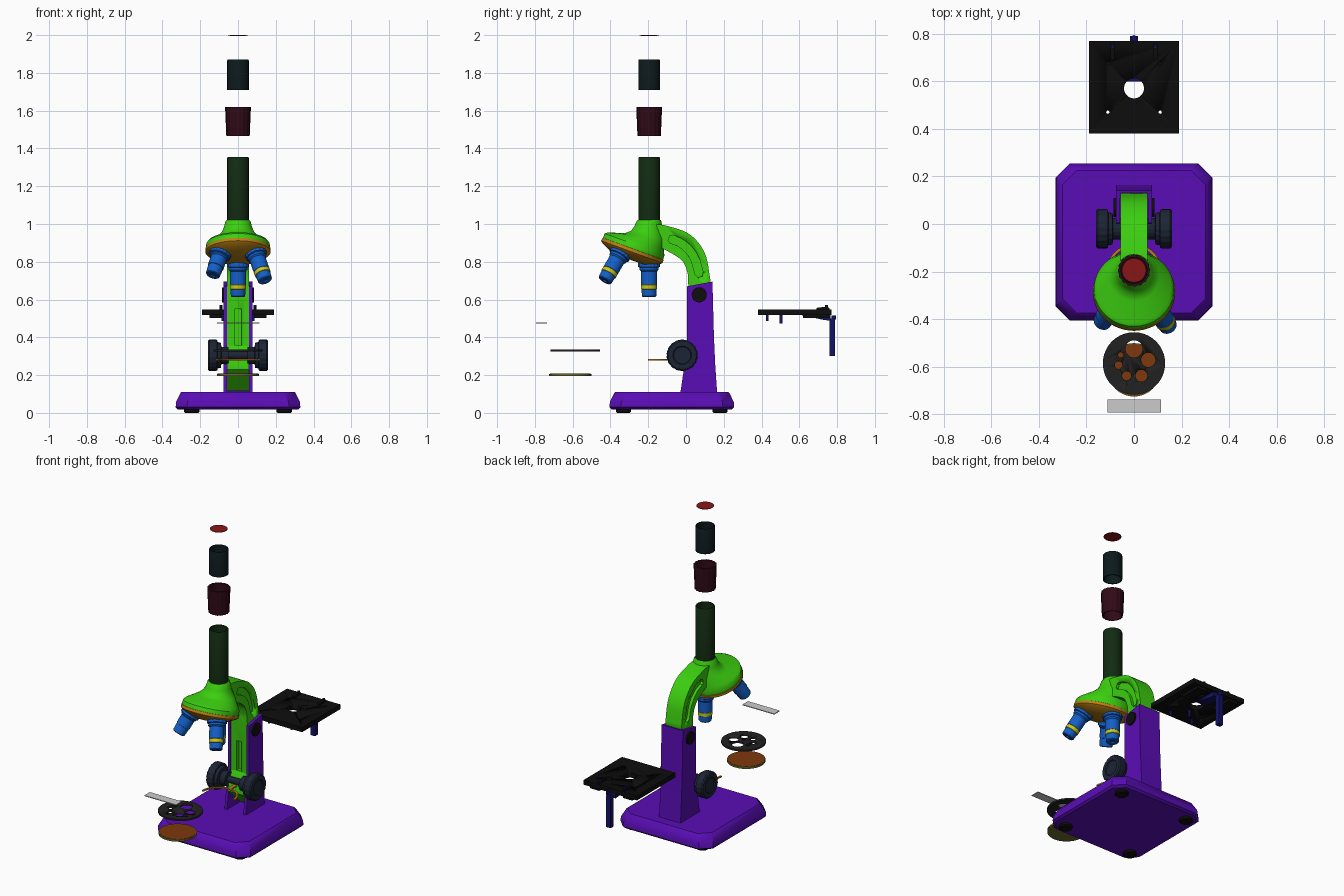
import bpy, bmesh, math
from mathutils import Matrix, Vector

if "Cube" in bpy.data.objects:
    bpy.data.objects.remove(bpy.data.objects["Cube"])

T, R = Matrix.Translation, Matrix.Rotation
TILT = math.radians(20)
COLORS = dict(purple=(.1, .004, .46), green=(.045, .62, .005), blue=(.007, .115, .58), gold=(.5, .22, .007),
              yellow=(.6, .58, .01), darkgreen=(.006, .024, .006), teal=(.004, .01, .012),
              maroon=(.03, .003, .008), red=(.25, .008, .008), black=(.004, .004, .004), navy=(.012, .018, .035),
              rackblue=(.006, .006, .13), charcoal=(.015, .015, .015), brown=(.21, .04, .004),
              olive=(.14, .14, .03))
MATS = {}
for k, c in COLORS.items():
    MATS[k] = bpy.data.materials.new(k)
    MATS[k].diffuse_color = (*c, 1)


def finish(name, bm, mat=None, smooth=True):
    bmesh.ops.recalc_face_normals(bm, faces=bm.faces)
    me = bpy.data.meshes.new(name)
    bm.to_mesh(me)
    bm.free()
    ob = bpy.data.objects.new(name, me)
    bpy.context.collection.objects.link(ob)
    if mat:
        me.materials.append(MATS[mat])
    if smooth:
        bpy.ops.object.select_all(action='DESELECT')
        ob.select_set(True)
        bpy.context.view_layer.objects.active = ob
        bpy.ops.object.shade_smooth_by_angle(angle=math.radians(35))
    return ob


def loft(name, rings, mat, closed=False):
    """Skin equal-length point rings; cap the ends unless closed."""
    bm = bmesh.new()
    vs = [[bm.verts.new(p) for p in r] for r in rings]
    n = len(vs[0])
    pairs = list(zip(vs, vs[1:])) + ([(vs[-1], vs[0])] if closed else [])
    for a, b in pairs:
        for i in range(n):
            j = (i + 1) % n
            bm.faces.new((a[i], a[j], b[j], b[i]))
    if not closed:
        bm.faces.new(vs[0])
        bm.faces.new(vs[-1])
    return finish(name, bm, mat)


def lathe(name, prof, mat, M=Matrix(), seg=48, closed=False, ridge=0):
    """Revolve (r, h) points about local z; ridge makes a knurled wall on all but the end rings."""
    rings = []
    for k, (r, h) in enumerate(prof):
        d = ridge if ridge and k not in (0, len(prof) - 1) else 0
        rings.append([M @ Vector(((r - d * (i // 2 % 2)) * math.cos(math.tau * i / seg),
                                  (r - d * (i // 2 % 2)) * math.sin(math.tau * i / seg), h)) for i in range(seg)])
    return loft(name, rings, mat, closed)


def cyl(name, r, p, h, mat=None, axis='Z', seg=32):
    M = T(p) @ (R(math.pi / 2, 4, 'Y') if axis == 'X' else Matrix())
    return lathe(name, [(r, -h / 2), (r, h / 2)], mat, M, seg)


def extrude(name, prof, x0, x1, mat=None):
    """Extrude a (y, z) outline along x."""
    return loft(name, [[(x, y, z) for y, z in prof] for x in (x0, x1)], mat)


def box(name, x0, x1, y0, y1, z0, z1, mat=None):
    return extrude(name, [(y0, z0), (y1, z0), (y1, z1), (y0, z1)], x0, x1, mat)


def cut(ob, cutters):
    for c in cutters:
        m = ob.modifiers.new('cut', 'BOOLEAN')
        m.operation, m.object, m.solver = 'DIFFERENCE', c, 'EXACT'
        bpy.context.view_layer.objects.active = ob
        bpy.ops.object.modifier_apply(modifier=m.name)
        bpy.data.objects.remove(c)


def curve(pts, n=6):
    """Catmull-Rom smoothing of 2D points."""
    P = [Vector(p) for p in pts]
    P = [2 * P[0] - P[1]] + P + [2 * P[-1] - P[-2]]
    out = []
    for a, b, c, d in zip(P, P[1:], P[2:], P[3:]):
        for i in range(n):
            t = i / n
            out.append(.5 * (2 * b + (c - a) * t + (2 * a - 5 * b + 4 * c - d) * t * t + (3 * b - a - 3 * c + d) * t ** 3))
    return [tuple(p) for p in out] + [tuple(P[-2])]


# base: chamfered slab on four rubber feet
def slab(h, z, c=.06):
    q = [(h, h - c), (h - c, h), (c - h, h), (-h, h - c), (-h, c - h), (c - h, -h), (h - c, -h), (h, c - h)]
    return [(x, y - .075, z) for x, y in q]
loft('base', [slab(.318, .018), slab(.33, .03), slab(.328, .058), slab(.305, .105), slab(.3, .11)], 'purple')
for x in (-.245, .245):
    for y in (-.33, .18):
        lathe('foot', [(.034, 0), (.04, .006), (.04, .022)], 'black', T((x, y, 0)))

# pillar: channel with two cheeks and a back wall
back = [(.165, .105), (.155, .25), (.148, .4), (.14, .695)]
cheek = [(-.03, .105), (-.016, .2), (-.002, .29), (.005, .37), (.005, .67)] + back[::-1]
for s in (-1, 1):
    extrude('pillar_cheek', cheek, s * .058, s * .076, 'purple')
    cyl('pivot_cap', .04, (s * .076, .07, .625), .02, 'black', 'X')
extrude('pillar_back', [(.11, .105), (.11, .69)] + back[::-1], -.059, .059, 'purple')

# arm: curved limb running down inside the pillar
outer = curve([(-.17, 1.0), (-.1, .99), (.02, .945), (.1, .845), (.13, .7)])
inner = curve([(.012, .68), (.008, .74), (-.025, .81), (-.125, .87), (-.17, .88)])
arm = extrude('arm', outer + [(.112, .66), (.112, .12), (.1, .115), (-.025, .23), (-.025, .29), (.012, .35)] + inner,
              -.0575, .0575, 'green')
mid = [Vector(p) for p in curve([(-.09, .925), (-.02, .895), (.04, .83), (.075, .72)])]
L, Rr = [], []
for i, p in enumerate(mid):
    t = (mid[min(i + 1, len(mid) - 1)] - mid[max(i - 1, 0)]).normalized()
    w = .012 if i in (0, len(mid) - 1) else .022
    L.append(tuple(p + w * Vector((-t.y, t.x))))
    Rr.append(tuple(p - w * Vector((-t.y, t.x))))
cut(arm, [extrude('cutter', L + Rr[::-1], s * .04, s * .08) for s in (-1, 1)]
    + [box('cutter', -.018, .018, -.05, .035, .36, .55)])

# focus knobs
K = [(.045, .05), (.045, .088), (.066, .09), (.07, .108), (.08, .11), (.083, .116), (.083, .152), (.076, .16), (.05, .16), (.045, .155)]
for s in (-1, 1):
    lathe('focus_knob', K, 'navy', T((0, -.02, .305)) @ R(s * math.pi / 2, 4, 'Y'), 72, ridge=.002)
cyl('focus_shaft', .02, (0, -.02, .305), .2, 'navy', 'X')

# head: flare from the tube to the tilted turret
rings = []
for r, y, z, a in [(.06, -.195, 1.022), (.066, -.196, 1.015), (.074, -.199, .985), (.086, -.205, .957), (.108, -.217, .934),
                   (.155, -.265, .908), (.168, -.272, .892), (.17, -.282, .866)] and \
        [(.06, -.195, 1.022, 0), (.066, -.196, 1.015, 0), (.074, -.199, .985, 3), (.086, -.205, .957, 5),
         (.108, -.217, .934, 9), (.155, -.265, .908, 18), (.168, -.272, .892, 20), (.17, -.282, .866, 20)]:
    M = T((0, y, z)) @ R(-math.radians(a), 4, 'X')
    rings.append([M @ Vector((r * math.cos(math.tau * i / 64), r * math.sin(math.tau * i / 64), 0)) for i in range(64)])
loft('head', rings, 'green')

# turret and three objectives
C = T((0, -.296, .826)) @ R(-TILT, 4, 'X')
lathe('turret', [(.16, .05), (.172, .045), (.173, .028), (.162, .018), (.1, -.012), (.02, -.014)], 'gold', C, 64)
for ang, k, band in ((90, 1, True), (210, .8, False), (330, 1, True)):
    M = C @ R(math.radians(ang), 4, 'Z') @ T((.107, 0, 0)) @ R(-TILT, 4, 'Y')
    lathe('objective_collar', [(.05, .02), (.058, .012), (.058, -.016), (.05, -.02)], 'blue', M, 64, ridge=.003)
    prof = [(.05, -.015), (.05, -.032), (.043, -.04), (.043, -.11), (.04, -.112), (.04, -.135), (.038, -.17), (.034, -.175), (.015, -.175), (.012, -.168)]
    lathe('objective', [(r, h * k) for r, h in prof], 'blue', M)
    if band:
        lathe('objective_band', [(.04, -.11), (.043, -.112), (.043, -.133), (.04, -.135)], 'yellow', M)

# body tube and exploded eyepiece parts
V = T((0, -.195, 0))
lathe('body_tube', [(.057, 1.01), (.057, 1.35), (.054, 1.355), (.049, 1.355), (.049, 1.01)], 'darkgreen', V, closed=True)
lathe('eyepiece_sleeve', [(.054, 1.465), (.062, 1.465), (.068, 1.61), (.068, 1.62), (.054, 1.62)], 'maroon', V, 64, True, .003)
lathe('eyepiece_tube', [(.05, 1.71), (.057, 1.71), (.057, 1.866), (.055, 1.87), (.05, 1.87)], 'teal', V, closed=True)
lathe('eyepiece_lens', [(.05, 1.995), (.052, 1.997), (.05, 1.999), (.02, 2.0)], 'red', V)

# stage plate with light hole and clip holes
stage = box('stage', -.19, .19, .38, .77, .518, .548, 'black')
cut(stage, [cyl('cutter', .042, (0, .57, .53), .1)]
    + [cyl('cutter', .007, (x, y, .53), .1, seg=12) for x in (-.11, .11) for y in (.47, .675)])
for s in (-1, 1):
    extrude('stage_clip', [(.69, .548), (.69, .556), (.74, .562), (.76, .556), (.76, .548)], s * .09 - .008, s * .09 + .008, 'black')
    cyl('clip_post', .008, (s * .09, .745, .555), .03, 'rackblue', seg=16)
    cyl('stage_pin', .007, (s * .08, .43, .503), .035, 'rackblue', seg=16)
    box('stage_rib', s * .085, s * .15, .62, .76, .502, .52, 'black')
cyl('stage_stop', .008, (0, .503, .497), .045, 'rackblue', seg=16)
extrude('stage_bracket', [(.6, .52), (.765, .52), (.765, .488), (.73, .492)], -.035, .035, 'rackblue')
box('stage_rack', -.016, .016, .76, .79, .3, .5, 'rackblue')
cyl('rack_screw', .012, (0, .782, .505), .02, 'rackblue', seg=16)

# exploded slide, diaphragm wheel, mirror and fork
box('slide', -.112, .114, -.793, -.737, .474, .479)
wheel = cyl('diaphragm', .131, (0, -.586, .33), .01, 'charcoal', seg=64)
holes = [(0, -.525, .036), (.06, -.571, .03), (.031, -.638, .025), (-.031, -.638, .019), (-.065, -.593, .016), (-.056, -.55, .011)]
cut(wheel, [cyl('cutter', r, (x, y, .33), .1) for x, y, r in holes])
cyl('mirror_rim', .112, (0, -.613, .2), .012, 'olive', seg=64)
cyl('mirror_glass', .108, (0, -.613, .2065), .002, 'brown', seg=64)
arc = []
for i in range(33):
    a = math.pi * i / 32
    arc.append([(r * math.cos(a), -.2 + r * math.sin(a), z) for r, z in ((.104, .278), (.116, .278), (.116, .286), (.104, .286))])
loft('mirror_fork', arc, 'gold')
box('fork_stem', -.012, .012, -.09, -.02, .276, .284, 'gold')

for m in bpy.data.materials:
    if m.users and not m.is_grease_pencil:
        m.use_nodes = True
        m.node_tree.nodes["Principled BSDF"].inputs["Base Color"].default_value = m.diffuse_color
